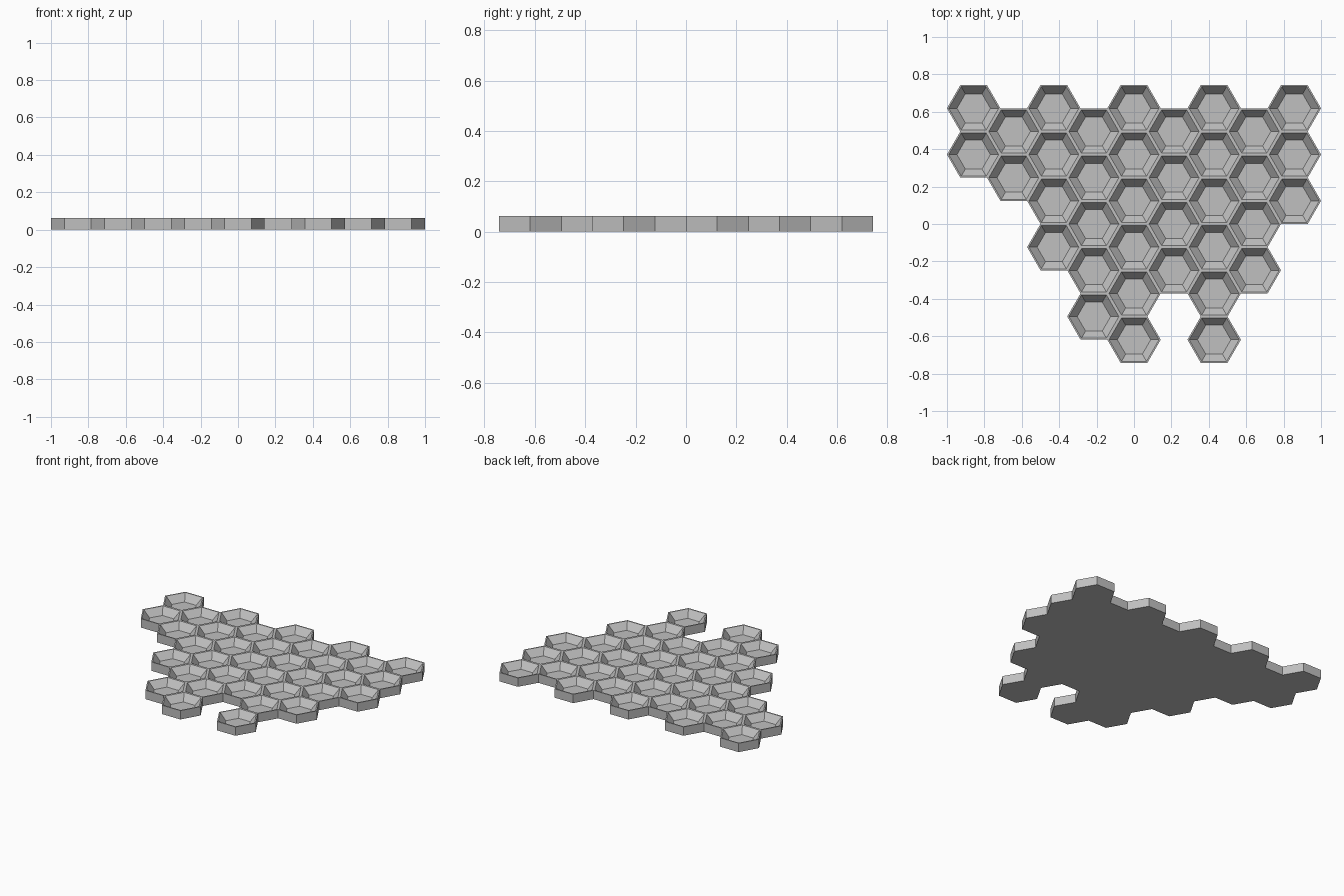
import bpy, bmesh
from math import sin, cos, pi, sqrt
from mathutils import Vector

cube = bpy.data.objects.get("Cube")
if cube:
    bpy.data.objects.remove(cube, do_unlink=True)

R = 1 / 7                  # tile corner radius
PITCH = R * sqrt(3)        # tile spacing along y
HEIGHT = PITCH / 4
FLOOR = 0.015              # height of the recessed floor
RIM, BASE = 0.935, 0.625   # opening and floor size relative to the tile
COUNTS = [2, 2, 4, 5, 6, 4, 6, 4, 3]   # tiles per column, left to right

grey = bpy.data.materials.new("stone_grey")
grey.use_nodes = True
colour = (0.53, 0.53, 0.53, 1)
grey.diffuse_color = colour
bsdf = next(n for n in grey.node_tree.nodes if n.type == 'BSDF_PRINCIPLED')
bsdf.inputs["Base Color"].default_value = colour

# Tile centres: odd columns sit half a tile lower
centres = []
for col, count in enumerate(COUNTS):
    for row in range(count):
        y = PITCH * (2.5 - row - 0.5 * (col % 2))
        centres.append(Vector((1.5 * R * (col - 4), y, 0)))

bm = bmesh.new()


def ring(centre, scale, z):
    """Six corners of a flat-topped hexagon."""
    return [bm.verts.new(centre + Vector((R * scale * cos(k * pi / 3),
                                          R * scale * sin(k * pi / 3), z)))
            for k in range(6)]


def has_neighbour(centre, side):
    a = (side + 0.5) * pi / 3
    target = centre + Vector((cos(a), sin(a), 0)) * PITCH
    return any((c - target).length < 0.01 for c in centres)


for c in centres:
    bottom, top = ring(c, 1, 0), ring(c, 1, HEIGHT)
    opening, floor = ring(c, RIM, HEIGHT), ring(c, BASE, FLOOR)
    bm.faces.new(bottom[::-1])
    bm.faces.new(floor)
    for k in range(6):
        n = (k + 1) % 6
        # Flat rim, then sloping wall down to the floor
        for outer, inner in ((top, opening), (opening, floor)):
            bm.faces.new((outer[k], outer[n], inner[n], inner[k]))
        # Outer wall only on the open border
        if not has_neighbour(c, k):
            bm.faces.new((bottom[k], bottom[n], top[n], top[k]))

# Weld the tiles into one slab
bmesh.ops.remove_doubles(bm, verts=bm.verts[:], dist=0.0005)

mesh = bpy.data.meshes.new("hexagon_tile_slab")
bm.to_mesh(mesh)
bm.free()
mesh.materials.append(grey)
slab = bpy.data.objects.new("hexagon_tile_slab", mesh)
bpy.context.collection.objects.link(slab)
